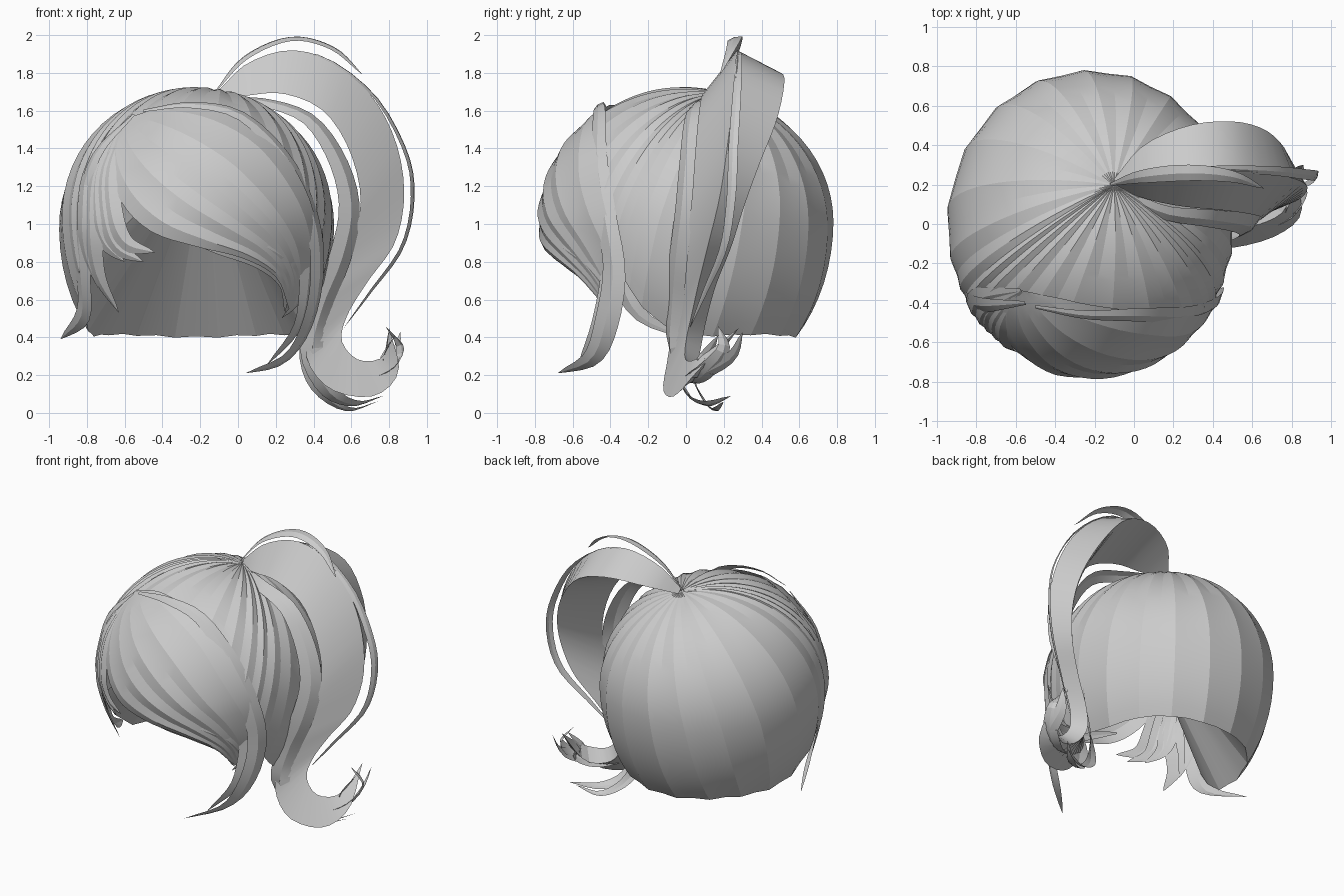
import bpy, math
from mathutils import Vector as V

if "Cube" in bpy.data.objects:
    bpy.data.objects.remove(bpy.data.objects["Cube"])

C = V((-0.22, 0, 1.0))          # centre of the head


def radii(z):
    return V((0.725, 0.775, 0.72 if z > 0 else 0.92))


def to_unit(p):
    d = V(p) - C
    r = radii(d.z)
    return V((d.x / r.x, d.y / r.y, d.z / r.z)).normalized()


def from_unit(u, k=1.0):
    r = radii(u.z)
    return C + V((u.x * r.x, u.y * r.y, u.z * r.z)) * k


def front_y(x, z):
    """Depth of the fringe surface at a front-view position."""
    r = radii(z - C.z)
    q = 1 - ((x - C.x) / r.x) ** 2 - ((z - C.z) / r.z) ** 2
    return (-0.06 - 0.715 * math.sqrt(max(q, 0.17)) + 0.1 * max(0, 1.02 - z)
            + 0.1 * min(max(0, -0.4 - x), 0.3))


def spline(pts, n):
    """Catmull-Rom through pts, n + 1 samples."""
    p = [V(a) for a in pts]
    p = [2 * p[0] - p[1]] + p + [2 * p[-1] - p[-2]]
    out = []
    for i in range(n + 1):
        s = i / n * (len(p) - 3)
        k = min(int(s), len(p) - 4)
        t = s - k
        a, b, c, d = p[k:k + 4]
        out.append(0.5 * (2 * b + (c - a) * t + (2 * a - 5 * b + 4 * c - d) * t * t
                          + (3 * b - a - 3 * c + d) * t ** 3))
    return out


def even(pts, n):
    """n + 1 points at equal spacing along the spline."""
    fine = spline(pts, 600)
    acc = [0]
    for a, b in zip(fine, fine[1:]):
        acc.append(acc[-1] + (b - a).length)
    return [fine[min(range(601), key=lambda k: abs(acc[k] - acc[-1] * i / n))] for i in range(n + 1)]


def loft(name, rows, closed=False, angle=14):
    """Skin neighbouring rows of points."""
    n = len(rows[0])
    verts = [p for r in rows for p in r]
    m = len(rows)
    faces = []
    for i in range(m if closed else m - 1):
        j = (i + 1) % m
        for k in range(n - 1):
            faces.append((i * n + k, i * n + k + 1, j * n + k + 1, j * n + k))
    me = bpy.data.meshes.new(name)
    me.from_pydata([tuple(v) for v in verts], [], faces)
    ob = bpy.data.objects.new(name, me)
    bpy.context.collection.objects.link(ob)
    bpy.ops.object.select_all(action='DESELECT')
    ob.select_set(True)
    bpy.context.view_layer.objects.active = ob
    bpy.ops.object.shade_smooth_by_angle(angle=math.radians(angle))
    return ob


def lock(name, pts, width, centre=C, n=20, peak=0.45, start=0.15):
    """Tapered, gently ridged ribbon whose face points away from centre."""
    path = spline(pts, n)
    left, mid, right = [], [], []
    for i, p in enumerate(path):
        t = i / n
        tan = (path[min(i + 1, n)] - path[max(i - 1, 0)]).normalized()
        out = p - V(centre)
        out = (out - tan * out.dot(tan)).normalized()
        side = tan.cross(out)
        if t < peak:
            w = start + (1 - start) * math.sin(t / peak * math.pi / 2)
        else:
            w = math.cos((t - peak) / (1 - peak) * math.pi / 2) ** 0.8 if t < 1 else 0
        w *= width / 2
        left.append(p - side * w)
        mid.append(p + out * w * 0.25)
        right.append(p + side * w)
    return loft(name, [left, mid, right])


def on_front(pts, lift=0.0):
    return [(x, front_y(x, z) - lift, z) for x, z in pts]


# Scalp cap: strands running from the tie point to the hem
half = [(0, -.46, 1.62), (.25, -.46, 1.56), (.45, -.44, 1.4), (.58, -.42, 1.15),
        (.6, -.37, .85), (.6, -.27, .62), (.58, -.08, .43), (.55, .1, .41),
        (.46, .35, .41), (.27, .52, .41), (0, .58, .41)]
hem = [(C.x + x, y, z) for x, y, z in half] + [(C.x - x, y, z) for x, y, z in half[-2::-1]]
S = 48
root = to_unit((-0.1, 0.2, 1.7))
rows = []
for i, h in enumerate(even(hem, S)[:-1]):
    e = to_unit(h)
    ang = root.angle(e)
    row = []
    for j in range(23):
        t = j / 22
        u = (root * math.sin((1 - t) * ang) + e * math.sin(t * ang)) / math.sin(ang)
        ridge = (0.009 if i % 2 else -0.009) * math.sin(math.pi * min(t * 1.3 + .05, 1) * .7)
        row.append(from_unit(u, 1 + ridge))
    rows.append(row)
loft("scalp_hair", rows, closed=True, angle=9)

# Inner lining: a fan from the lower hem up inside the cap
apex = V((-.17, -.12, 1.42))
loft("inner_lining", [[r[-1].lerp(apex, k / 6) for k in range(7)] for r in rows if r[-1].z < .8], angle=10)

# Swept fringe: strands blended between its upper and lower edges
top = [(-.56, 1.57), (-.35, 1.63), (-.08, 1.6), (.17, 1.46), (.35, 1.2), (.42, .95), (.39, .72), (.3, .56)]
low = [(-.6, 1.54), (-.68, 1.34), (-.62, 1.12), (-.46, .96), (-.22, .88), (.02, .82), (.2, .72), (.27, .55)]
T = spline([(x, 0, z) for x, z in top], 28)
L = spline([(x, 0, z) for x, z in low], 28)
rows = []
for i in range(11):
    f = i / 10
    row = []
    for k, (a, b) in enumerate(zip(T, L)):
        p = a.lerp(b, f)
        bump = 0.014 * (i % 2) * math.sin(math.pi * k / 28)
        row.append(V((p.x, front_y(p.x, p.z) - bump, p.z)))
    rows.append(row)
loft("swept_fringe", rows, angle=10)

# Loose tips under the fringe
lock("fringe_tip_a", on_front([(-.45, 1.02), (-.15, .9), (.1, .82), (.24, .7), (.25, .53)], -.02), .1)
lock("fringe_tip_b", on_front([(-.2, 1.0), (.1, .9), (.28, .78), (.31, .6), (.23, .5)], -.01), .1)

# Short locks fanning out left of the parting
fan = [
    ([(-.58, 1.56), (-.67, 1.3), (-.66, 1.05), (-.59, .9), (-.44, .85)], .13),
    ([(-.58, 1.56), (-.7, 1.3), (-.7, 1.05), (-.64, .88), (-.5, .8)], .13),
    ([(-.58, 1.56), (-.73, 1.3), (-.74, 1.05), (-.7, .9), (-.6, .8)], .13),
    ([(-.57, 1.57), (-.74, 1.3), (-.77, 1.0), (-.74, .74), (-.63, .53)], .16),
    ([(-.57, 1.57), (-.77, 1.32), (-.81, 1.05), (-.8, .85), (-.74, .66)], .14),
]
for i, (pts, w) in enumerate(fan):
    lock(f"parting_lock_{i + 1}", on_front(pts), w)

# Long face-framing locks
lock("left_side_lock", [(-.55, -.4, 1.58), (-.75, -.41, 1.36), (-.83, -.39, 1.05),
     (-.82, -.35, .75), (-.82, -.24, .52), (-.94, .03, .39)], .14, peak=.55)
lock("right_side_lock", [(-.5, -.42, 1.6), (-.25, -.46, 1.63), (.02, -.46, 1.57), (.26, -.46, 1.33),
     (.39, -.42, 1.03), (.42, -.38, .75), (.37, -.42, .48), (.25, -.5, .29), (.04, -.68, .21)],
     .14, n=28, peak=.7)
lock("right_under_lock", [(0, -.42, 1.55), (.25, -.42, 1.3), (.36, -.4, 1.0), (.36, -.4, .7),
     (.31, -.46, .45), (.15, -.57, .25)], .13, peak=.6)

# Main ponytail: three rails skinned into a three-sided tapering tail
tip = (.8, .28, .45)
inner = [(-.1, .19, 1.66), (.05, .13, 1.68), (.24, .09, 1.69), (.45, .07, 1.6), (.59, .05, 1.39),
         (.65, .03, 1.12), (.59, .0, .88), (.47, -.03, .65), (.38, -.07, .45), (.37, -.1, .27),
         (.5, -.12, .12), (.72, -.06, .09), (.85, .06, .22), tip]
ridge = [(-.1, .2, 1.71), (.05, .24, 1.85), (.28, .27, 1.92), (.52, .27, 1.85), (.72, .25, 1.66),
         (.84, .22, 1.42), (.88, .18, 1.15), (.83, .12, .9), (.69, .07, .7), (.58, .03, .52),
         (.55, 0, .38), (.64, 0, .28), (.77, .08, .3), tip]
back = [(-.1, .23, 1.68), (.05, .4, 1.76), (.28, .5, 1.8), (.5, .52, 1.74), (.66, .48, 1.55),
        (.76, .39, 1.32), (.78, .31, 1.1), (.73, .24, .88), (.61, .16, .68), (.5, .11, .5),
        (.47, .08, .35), (.57, .06, .22), (.74, .1, .2), tip]
loft("ponytail", [spline(r, 44) for r in (inner, ridge, back)], closed=True, angle=25)

# Thinner ponytail strands and flyaways
tail_c = (.3, .5, 1.1)
lock("flyaway_top", [(-.12, .2, 1.7), (.04, .24, 1.88), (.28, .26, 1.98), (.5, .24, 1.93),
     (.66, .18, 1.79)], .085, tail_c)
lock("flyaway_outer", [(.1, .26, 1.86), (.4, .28, 1.9), (.7, .27, 1.7), (.88, .25, 1.4), (.925, .24, 1.15),
     (.87, .2, .88), (.7, .1, .64), (.56, .02, .45)], .055, tail_c, n=26)
lock("ponytail_inner_lock", [(-.08, .17, 1.66), (.15, .06, 1.64), (.38, .03, 1.55), (.53, .01, 1.33),
     (.59, -.01, 1.08), (.54, -.04, .82), (.44, -.06, .57), (.39, -.07, .33), (.48, 0, .12),
     (.62, .1, .05), (.77, .24, .09)], .15, (.2, .45, 1.0), n=36, peak=.5, start=.35)
lock("ponytail_under_lock", [(-.08, .18, 1.66), (.12, .08, 1.6), (.3, .05, 1.45), (.42, .04, 1.2),
     (.46, .02, .9), (.42, 0, .6), (.36, 0, .35), (.42, .06, .14), (.58, .14, .02), (.74, .2, .06)],
     .09, (.0, .4, 1.0), n=36, peak=.6)

# Curled tips at the end of the tail
for i, (a, b) in enumerate([((.86, .2, .34), (.78, .17, .46)), ((.83, .24, .3), (.86, .3, .43)),
                            ((.76, .1, .29), (.83, .17, .41))]):
    lock(f"curl_tip_{i + 1}", [(.52, -.05, .2), (.68, .02, .17), (.8, .1, .22), a, b], .11, (.65, .1, .4), n=14)
